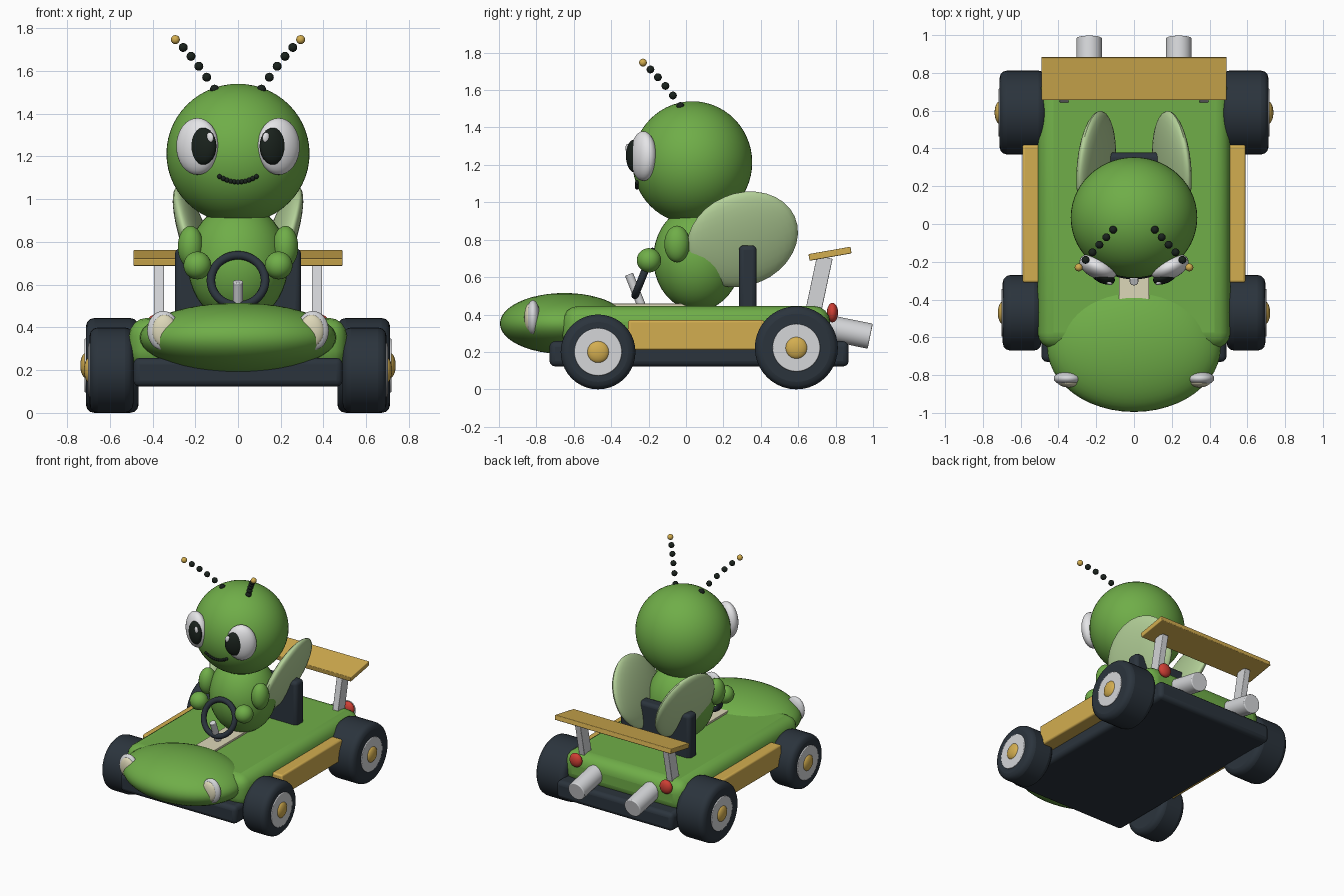
import bpy, math
from math import radians, sin, cos, pi, sqrt
from mathutils import Vector, Matrix

cube = bpy.data.objects.get("Cube")
if cube:
    bpy.data.objects.remove(cube, do_unlink=True)


def material(name, rgb):
    m = bpy.data.materials.new(name)
    m.use_nodes = True
    m.diffuse_color = (*rgb, 1)
    bsdf = m.node_tree.nodes["Principled BSDF"]
    bsdf.inputs["Base Color"].default_value = (*rgb, 1)
    bsdf.inputs["Roughness"].default_value = 0.5
    return m


GREEN = material("leaf green", (0.16, 0.42, 0.065))
PALE = material("pale wing green", (0.46, 0.64, 0.32))
GOLD = material("gold yellow", (0.65, 0.42, 0.08))
DARK = material("dark slate", (0.024, 0.034, 0.046))
SILVER = material("silver grey", (0.66, 0.67, 0.69))
WHITE = material("eye white", (0.82, 0.82, 0.84))
BLACK = material("black", (0.01, 0.016, 0.012))
CREAM = material("cream", (0.72, 0.68, 0.48))
RED = material("red", (0.62, 0.05, 0.035))


def finish(name, mat, bevel=0, segments=3):
    ob = bpy.context.object
    ob.name = name
    ob.data.materials.append(mat)
    bpy.ops.object.transform_apply(location=False, rotation=False, scale=True)
    if bevel:
        b = ob.modifiers.new("Bevel", "BEVEL")
        b.width, b.segments, b.limit_method = bevel, segments, "ANGLE"
    bpy.ops.object.shade_smooth_by_angle(angle=radians(35))
    return ob


def ball(name, mat, loc, radii, rot=(0, 0, 0), seg=32):
    bpy.ops.mesh.primitive_uv_sphere_add(segments=seg, ring_count=seg // 2, radius=1,
                                         location=loc, rotation=rot)
    bpy.context.object.scale = radii if isinstance(radii, tuple) else (radii,) * 3
    return finish(name, mat)


def box(name, mat, loc, size, rot=(0, 0, 0), bevel=0.01, segments=3):
    bpy.ops.mesh.primitive_cube_add(size=1, location=loc, rotation=rot)
    bpy.context.object.scale = size
    return finish(name, mat, bevel, segments)


def rod(name, mat, a, b, radius, bevel=0.0):
    a, b = Vector(a), Vector(b)
    bpy.ops.mesh.primitive_cylinder_add(vertices=40, radius=radius, depth=(b - a).length,
                                        location=(a + b) / 2)
    bpy.context.object.rotation_euler = (b - a).to_track_quat("Z", "Y").to_euler()
    return finish(name, mat, bevel)


# Kart body
box("chassis", DARK, (0, 0.07, 0.19), (0.98, 1.6, 0.135), bevel=0.03)
box("body_shell", GREEN, (0, 0.055, 0.325), (1.02, 1.43, 0.24), bevel=0.085, segments=4)
ball("nose", GREEN, (0, -0.65, 0.352), (0.46, 0.345, 0.163), seg=48)
box("floor_stripe", CREAM, (0, -0.19, 0.45), (0.16, 0.42, 0.018), bevel=0.004)
box("seat_back", DARK, (0, 0.33, 0.59), (0.59, 0.095, 0.36), bevel=0.025)
box("spoiler", GOLD, (0, 0.77, 0.725), (0.98, 0.228, 0.036), (radians(10), 0, 0), 0.005)

# Paired kart parts
for side, s in (("left", 1), ("right", -1)):
    box(side + "_side_pod", GOLD, (s * 0.53, 0.055, 0.29), (0.12, 0.73, 0.16), bevel=0.012)
    box(side + "_spoiler_post", SILVER, (s * 0.37, 0.712, 0.565), (0.048, 0.085, 0.29),
        (radians(-12), 0, 0), 0.005)
    rod(side + "_exhaust", SILVER, (s * 0.237, 0.7, 0.342), (s * 0.237, 0.985, 0.284), 0.068, 0.006)
    ball(side + "_tail_light", RED, (s * 0.38, 0.783, 0.41), (0.05, 0.03, 0.052))
    ball(side + "_headlight", SILVER, (s * 0.35, -0.818, 0.385), (0.075, 0.037, 0.092))
    ball(side + "_headlight_lens", CREAM, (s * 0.345, -0.838, 0.385), (0.058, 0.027, 0.074))
    for end, y, r, x0, x1 in (("front", -0.47, 0.2, 0.49, 0.695), ("rear", 0.59, 0.222, 0.465, 0.712)):
        tag = f"{side}_{end}_"
        rod(tag + "tyre", DARK, (s * x0, y, r), (s * x1, y, r), r, 0.04)
        rod(tag + "rim", SILVER, (s * 0.6, y, r), (s * (x1 + 0.006), y, r), 0.127, 0.005)
        ball(tag + "hub_cap", GOLD, (s * (x1 - 0.002), y, r), (0.028, 0.06, 0.06))
    rod(f"{side}_front_axle", DARK, (0, -0.47, 0.2), (s * 0.55, -0.47, 0.2), 0.04)

# Steering
rod("steering_column", SILVER, (0, -0.235, 0.44), (0, -0.305, 0.615), 0.023, 0.004)
bpy.ops.mesh.primitive_torus_add(major_radius=0.127, minor_radius=0.02, major_segments=40,
                                 minor_segments=12, location=(0, -0.225, 0.62),
                                 rotation=(radians(68), 0, 0))
finish("steering_wheel", DARK)

# Driver
HEAD, HR = Vector((0, 0.034, 1.213)), (0.335, 0.32, 0.327)
ball("torso", GREEN, (0, 0.06, 0.7), (0.235, 0.235, 0.28), seg=40)
ball("head", GREEN, HEAD, HR, seg=56)


def head_front(x, z):
    """Y of the face surface at x, z."""
    return HEAD.y - HR[1] * sqrt(1 - (x / HR[0]) ** 2 - ((z - HEAD.z) / HR[2]) ** 2)


for side, s in (("left", 1), ("right", -1)):
    turn = (0, 0, s * radians(24))
    ball(side + "_eye", WHITE, (s * 0.19, -0.228, 1.247), (0.105, 0.062, 0.133), turn)
    ball(side + "_pupil", BLACK, (s * 0.165, -0.278, 1.248), (0.068, 0.036, 0.087), turn)
    ball(side + "_eye_glint", WHITE, (s * 0.132, -0.312, 1.288), (0.019, 0.01, 0.025), turn, 16)
    ball(side + "_upper_arm", GREEN, (s * 0.222, -0.048, 0.777), (0.06, 0.068, 0.098))
    ball(side + "_hand", GREEN, (s * 0.19, -0.198, 0.69), 0.065)
    # Wing: tilted up at the back, leaning out at the top
    lean = (Matrix.Rotation(s * radians(7), 3, "Z") @ Matrix.Rotation(s * radians(19), 3, "Y")
            @ Matrix.Rotation(radians(25), 3, "X"))
    ball(side + "_wing", PALE, (s * 0.2, 0.302, 0.802), (0.058, 0.305, 0.262), lean.to_euler())
    # Antenna beads along a straight rise with a slight droop
    for i in range(6):
        t = i / 5
        p = (s * (0.11 + 0.183 * t), -0.03 - 0.2 * t, 1.515 + 0.232 * t + 0.06 * t * (1 - t))
        tip = i == 5
        ball(f"{side}_antenna_" + ("tip" if tip else f"bead_{i + 1}"), GOLD if tip else BLACK,
             p, 0.021, seg=16)

# Smile
for i in range(11):
    u = i / 5 - 1
    x, z = 0.086 * u, 1.08 + 0.026 * u * u
    ball(f"smile_bead_{i + 1}", BLACK, (x, head_front(x, z) - 0.004, z), 0.0115, seg=12)
